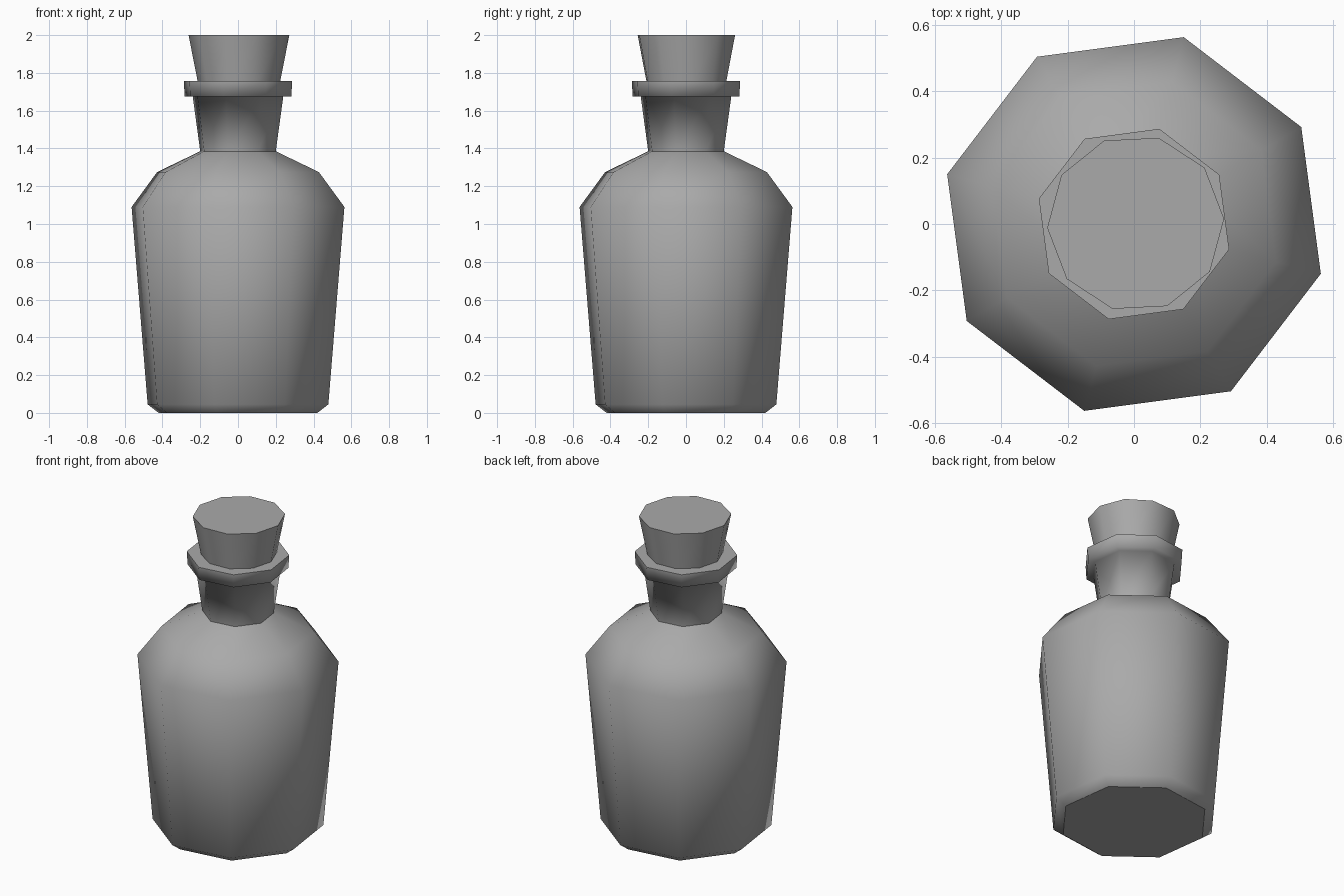
import bpy
import bmesh
from math import cos, sin, radians

cube = bpy.data.objects.get("Cube")
if cube:
    bpy.data.objects.remove(cube, do_unlink=True)

# One plain grey for everything
grey = bpy.data.materials.new("plain_grey")
grey.use_nodes = True
colour = (0.4, 0.4, 0.4, 1.0)
grey.diffuse_color = colour
grey.node_tree.nodes["Principled BSDF"].inputs["Base Color"].default_value = colour


def turned(name, profile, sides, start, location=(0, 0, 0)):
    """Turn a profile of (radius, height, crease) rings into a capped solid."""
    bm = bmesh.new()
    angles = [radians(start + 360 * i / sides) for i in range(sides)]
    rings = [[bm.verts.new((r * cos(a), r * sin(a), z)) for a in angles]
             for r, z, crease in profile]
    for low, high in zip(rings, rings[1:]):
        for i in range(sides):
            j = (i + 1) % sides
            bm.faces.new((low[i], low[j], high[j], high[i])).smooth = True
    bm.faces.new(rings[0][::-1])
    bm.faces.new(rings[-1])
    # Keep the marked rings crisp
    for ring, (r, z, crease) in zip(rings, profile):
        if crease:
            for i in range(sides):
                bm.edges.get((ring[i], ring[(i + 1) % sides])).smooth = False
    mesh = bpy.data.meshes.new(name)
    bm.to_mesh(mesh)
    bm.free()
    mesh.materials.append(grey)
    obj = bpy.data.objects.new(name, mesh)
    obj.location = location
    bpy.context.collection.objects.link(obj)
    return obj


# Eight-sided bottle: base bevel, body, shoulder, neck and lip
turned("bottle", [
    (0.435, 0.0, True),
    (0.495, 0.045, False),
    (0.583, 1.09, False),
    (0.443, 1.275, False),
    (0.207, 1.385, True),
    (0.248, 1.675, False),
    (0.292, 1.675, False),
    (0.297, 1.757, True),
], 8, 30.1)

# Ten-sided tapered stopper pushed into the neck
turned("stopper", [
    (0.208, 1.70, True),
    (0.267, 2.0, True),
], 10, 2.9, (0.005, 0.002, 0))
